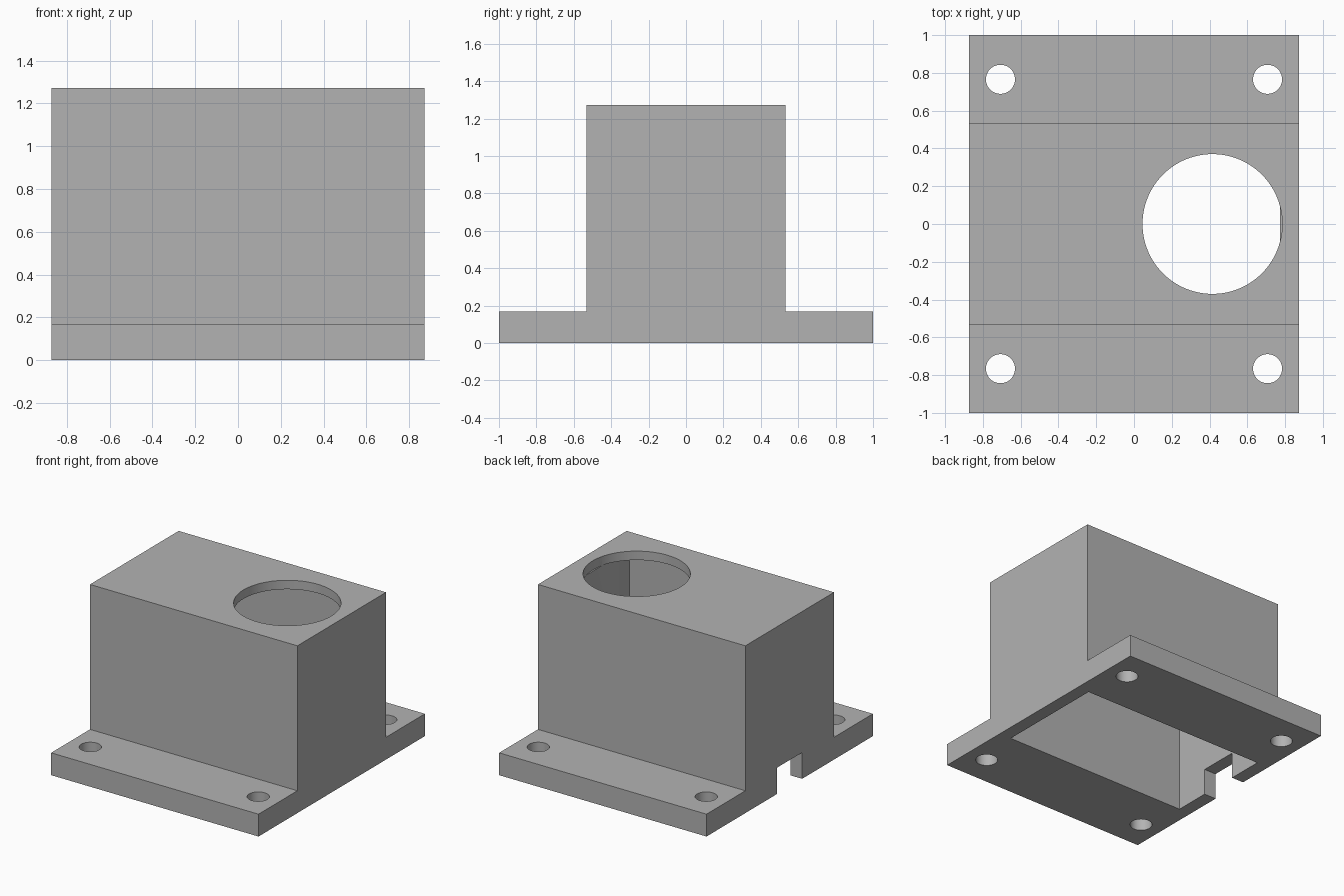
import bpy
import bmesh
import math
from mathutils import Matrix, Vector

if "Cube" in bpy.data.objects:
    bpy.data.objects.remove(bpy.data.objects["Cube"], do_unlink=True)

# Main sizes
HALF_X, HALF_Y, BODY_Y = 0.873, 1.0, 0.533
FLANGE_Z, TOP_Z = 0.17, 1.273
WALL, ROOF = 0.1, 0.068
CAVITY_X, CAVITY_Y = HALF_X - WALL, 0.425

grey = bpy.data.materials.new("plain grey")
grey.use_nodes = True
grey.diffuse_color = (0.45, 0.45, 0.45, 1)
grey.node_tree.nodes["Principled BSDF"].inputs["Base Color"].default_value = grey.diffuse_color


def add_object(name, bm):
    bmesh.ops.recalc_face_normals(bm, faces=bm.faces)
    mesh = bpy.data.meshes.new(name)
    bm.to_mesh(mesh)
    bm.free()
    mesh.materials.append(grey)
    obj = bpy.data.objects.new(name, mesh)
    bpy.context.collection.objects.link(obj)
    return obj


def box(name, low, high):
    low, high = Vector(low), Vector(high)
    bm = bmesh.new()
    place = Matrix.Translation((low + high) / 2) @ Matrix.Diagonal((*(high - low), 1))
    bmesh.ops.create_cube(bm, size=1, matrix=place)
    return add_object(name, bm)


def cylinder(name, x, y, radius, bottom, top, sides):
    bm = bmesh.new()
    bmesh.ops.create_cone(bm, cap_ends=True, segments=sides, radius1=radius, radius2=radius,
                          depth=top - bottom,
                          matrix=Matrix.Translation((x, y, (bottom + top) / 2)))
    return add_object(name, bm)


def cut(target, cutter):
    cutter.hide_render = True
    mod = target.modifiers.new(cutter.name, "BOOLEAN")
    mod.operation = "DIFFERENCE"
    mod.solver = "EXACT"
    mod.object = cutter
    bpy.context.view_layer.objects.active = target
    bpy.ops.object.modifier_apply(modifier=mod.name)
    bpy.data.objects.remove(cutter, do_unlink=True)


# Flanged housing: stepped profile swept along x
half = [(HALF_Y, 0), (HALF_Y, FLANGE_Z), (BODY_Y, FLANGE_Z), (BODY_Y, TOP_Z)]
profile = half + [(-y, z) for y, z in reversed(half)]
bm = bmesh.new()
face = bm.faces.new([bm.verts.new((-HALF_X, y, z)) for y, z in profile])
swept = bmesh.ops.extrude_face_region(bm, geom=[face])["geom"]
bmesh.ops.translate(bm, vec=(2 * HALF_X, 0, 0),
                    verts=[v for v in swept if isinstance(v, bmesh.types.BMVert)])
housing = add_object("flanged_housing", bm)

# Hollow inside, open at the bottom
cut(housing, box("cavity_cutter", (-CAVITY_X, -CAVITY_Y, -0.2),
                 (CAVITY_X, CAVITY_Y, TOP_Z - ROOF)))

# Cable slot through the wall on the -x side
cut(housing, box("slot_cutter", (-1, -0.15, -0.2), (-0.7, 0.15, 0.2)))

# Large round opening in the roof
cut(housing, cylinder("opening_cutter", 0.415, 0, 0.37, TOP_Z - ROOF - 0.002, 1.5, 96))

# Four mounting holes in the flanges
for x in (-0.707, 0.707):
    for y in (-0.766, 0.766):
        cut(housing, cylinder("mounting_hole_cutter", x, y, 0.077, -0.2, 0.4, 48))

# Smooth round walls with sharp edges kept
bpy.ops.object.select_all(action="DESELECT")
housing.select_set(True)
bpy.context.view_layer.objects.active = housing
bpy.ops.object.shade_smooth_by_angle(angle=math.radians(30))
